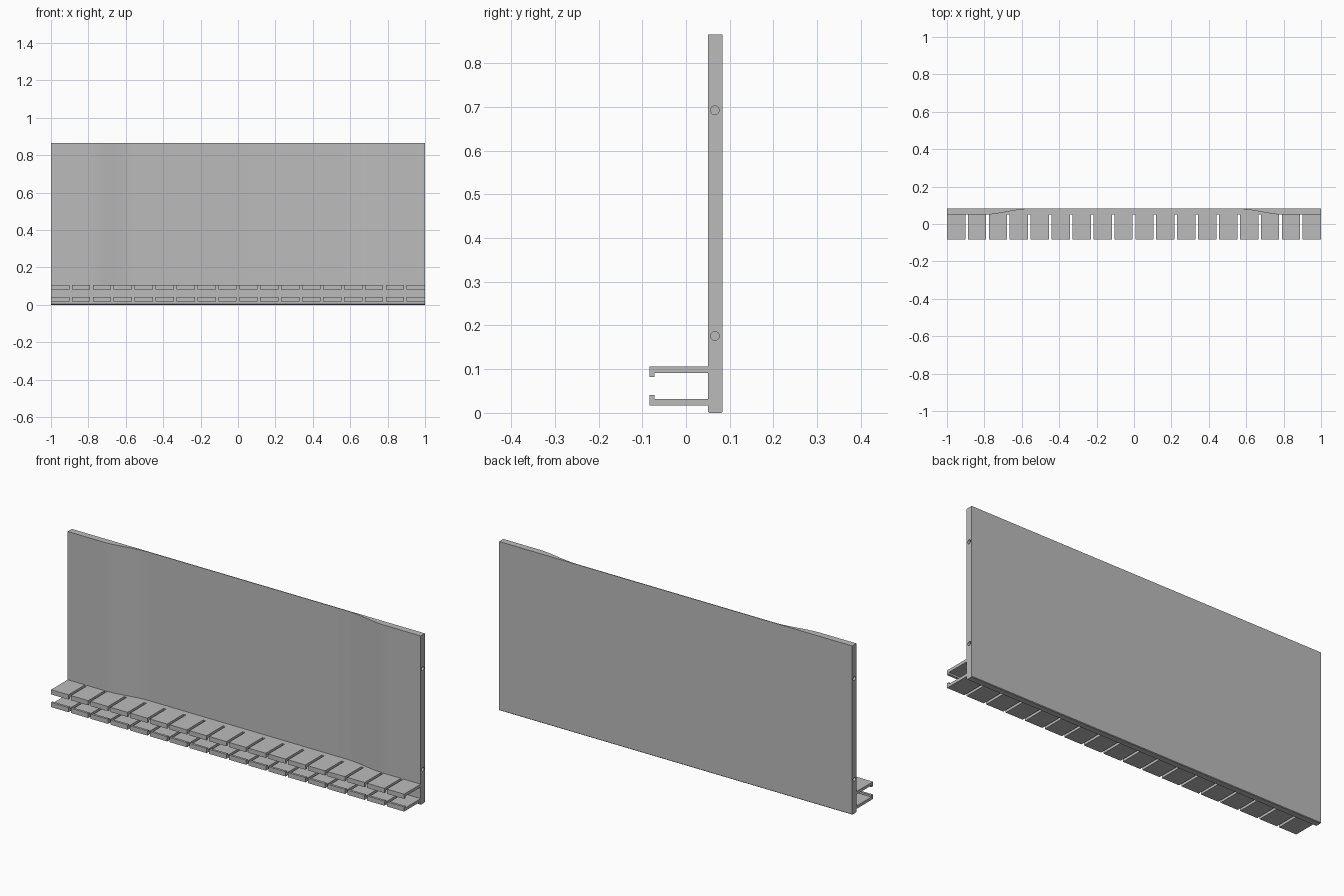
import bpy, bmesh, math

cube = bpy.data.objects.get("Cube")
if cube:
    bpy.data.objects.remove(cube)

grey = bpy.data.materials.new("plain_grey")
grey.use_nodes = True
grey.diffuse_color = (0.5, 0.5, 0.5, 1)
grey.node_tree.nodes["Principled BSDF"].inputs["Base Color"].default_value = (0.5, 0.5, 0.5, 1)

FRONT, BACK = 0.05, 0.084
TOP = 0.865
SLATS, SLAT_W = 18, 0.098
PITCH = (2 - SLAT_W) / (SLATS - 1)


def extrude(name, points, to_3d, vec):
    """Make a solid by sweeping a flat outline along a vector."""
    bm = bmesh.new()
    face = bm.faces.new([bm.verts.new(to_3d(*p)) for p in points])
    swept = bmesh.ops.extrude_face_region(bm, geom=[face])["geom"]
    bmesh.ops.translate(bm, vec=vec, verts=[v for v in swept if isinstance(v, bmesh.types.BMVert)])
    bmesh.ops.recalc_face_normals(bm, faces=bm.faces)
    mesh = bpy.data.meshes.new(name)
    bm.to_mesh(mesh)
    bm.free()
    mesh.materials.append(grey)
    obj = bpy.data.objects.new(name, mesh)
    bpy.context.collection.objects.link(obj)
    return obj


# Panel: thick ends that ease into a thin middle
ease = []
for i in range(9):
    t = i / 8
    ease.append((0.8 - 0.24 * t, FRONT + 0.03 * t * t * (3 - 2 * t)))
front_line = [(1, FRONT)] + ease
outline = front_line + [(-x, y) for x, y in reversed(front_line)] + [(-1, BACK), (1, BACK)]
panel = extrude("panel", outline, lambda x, y: (x, y, 0.1), (0, 0, TOP - 0.1))
for v in panel.data.vertices:
    v.co.z = min(v.co.z, TOP)

# Base rail: full thickness, with softened lower edges
c = 0.003
rail = [(FRONT, 0.105), (FRONT, c), (FRONT + c, 0), (BACK - c, 0), (BACK, c), (BACK, 0.105)]
extrude("base_rail", rail, lambda y, z: (-1, y, z), (2, 0, 0))

# Dowel holes in both ends of the panel
for side in (-1, 1):
    for z in (0.176, 0.692):
        ring = [(0.066 + 0.01 * math.cos(a * math.pi / 12), z + 0.01 * math.sin(a * math.pi / 12))
                for a in range(24)]
        cutter = extrude("hole_cutter", ring, lambda y, h: (side * 0.93, y, h), (side * 0.1, 0, 0))
        cutter.hide_render = True
        cutter.hide_set(True)
        cut = panel.modifiers.new("dowel_hole", "BOOLEAN")
        cut.operation = "DIFFERENCE"
        cut.solver = "EXACT"
        cut.object = cutter

# Apply the holes, then drop the cutters
bpy.context.view_layer.update()
graph = bpy.context.evaluated_depsgraph_get()
drilled = bpy.data.meshes.new_from_object(panel.evaluated_get(graph))
panel.modifiers.clear()
panel.data = drilled
for obj in [o for o in bpy.data.objects if o.name.startswith("hole_cutter")]:
    bpy.data.objects.remove(obj)

# Hooked fingers: an upper row and a mirrored lower row
tip, lip, root = -0.084, -0.072, FRONT + 0.002
hook = [(root, 0.106), (tip, 0.106), (tip, 0.082), (lip, 0.082), (lip, 0.091), (root, 0.091)]
rows = {"upper_finger": hook, "lower_finger": [(y, 0.123 - z) for y, z in hook]}
for name, shape in rows.items():
    for i in range(SLATS):
        x = -1 + i * PITCH
        extrude(name, shape, lambda y, z: (x, y, z), (SLAT_W, 0, 0))

# Smooth the curved front while keeping the edges crisp
bpy.ops.object.select_all(action="DESELECT")
panel.select_set(True)
bpy.context.view_layer.objects.active = panel
bpy.ops.object.shade_smooth_by_angle(angle=math.radians(30))
